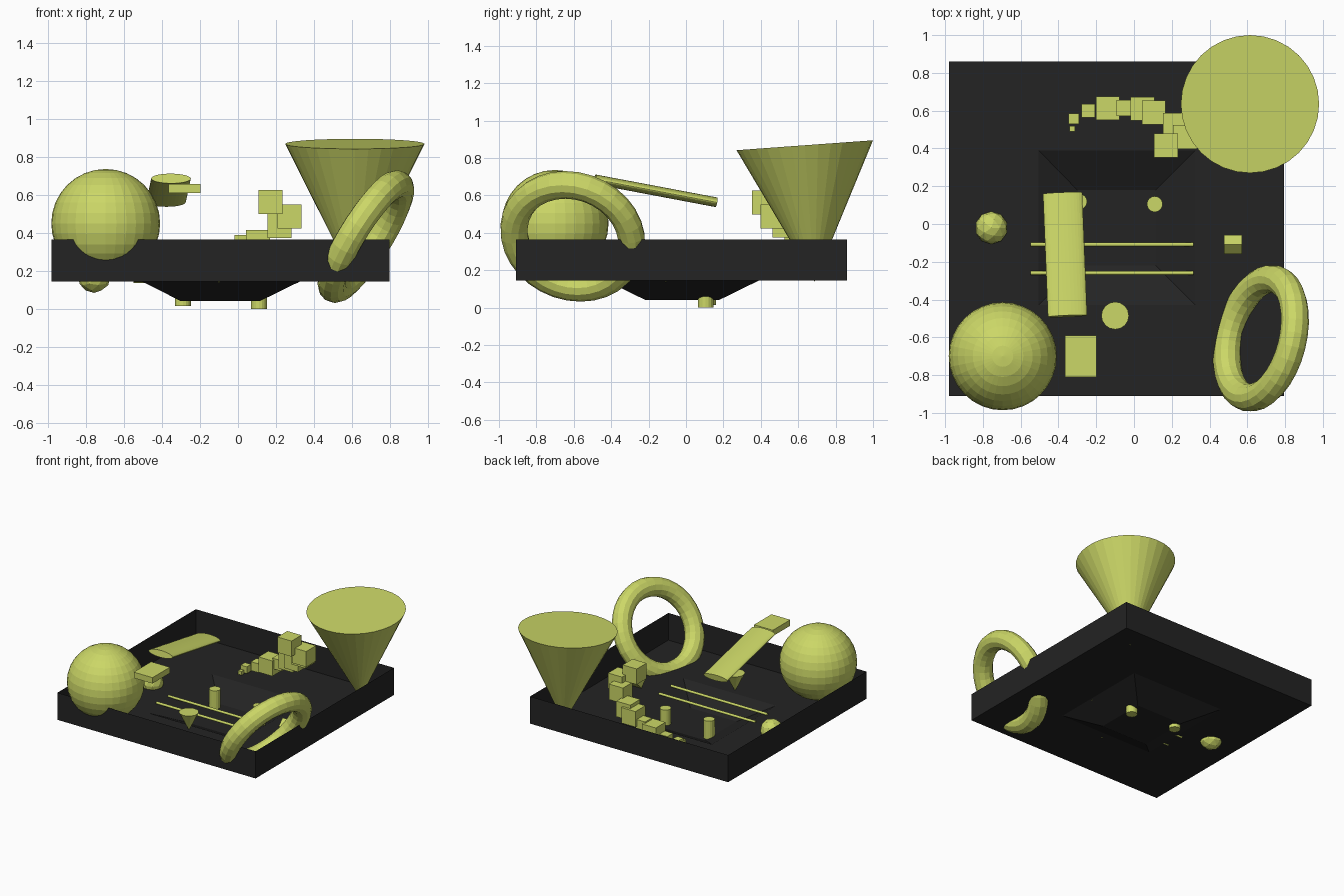
import bpy, bmesh, math
from mathutils import Vector, Matrix

if "Cube" in bpy.data.objects:
    bpy.data.objects.remove(bpy.data.objects["Cube"])


def material(name, rgb):
    m = bpy.data.materials.new(name)
    m.diffuse_color = (*rgb, 1)
    m.use_nodes = True
    m.node_tree.nodes["Principled BSDF"].inputs["Base Color"].default_value = m.diffuse_color
    return m


LIME = material("lime", (0.60, 0.68, 0.135))
BLACK = material("charcoal", (0.017, 0.017, 0.017))


def make(name, bm, mat=LIME):
    me = bpy.data.meshes.new(name)
    bm.to_mesh(me)
    bm.free()
    me.materials.append(mat)
    ob = bpy.data.objects.new(name, me)
    bpy.context.collection.objects.link(ob)
    return ob


def box(name, centre, size, rot_x=0):
    bm = bmesh.new()
    m = Matrix.Translation(centre) @ Matrix.Rotation(rot_x, 4, 'X') @ Matrix.Diagonal((*size, 1))
    bmesh.ops.create_cube(bm, size=1, matrix=m)
    return make(name, bm)


def rod(name, a, b, ra, rb, segments=16, flat=1):
    """Cylinder or cone from a to b; flat squashes the section across its thickness."""
    a, b = Vector(a), Vector(b)
    axis = b - a
    z = axis.normalized()
    guide = Vector((1, 0, 0)) if abs(z.x) < 0.9 else Vector((0, 1, 0))
    x = (guide - z * guide.dot(z)).normalized()
    y = z.cross(x)
    rot = Matrix((x, y, z)).transposed().to_4x4()
    bm = bmesh.new()
    bmesh.ops.create_cone(bm, cap_ends=True, segments=segments, radius1=ra, radius2=rb,
                          depth=axis.length)
    bmesh.ops.transform(bm, verts=bm.verts,
                        matrix=Matrix.Translation((a + b) / 2) @ rot @ Matrix.Diagonal((1, flat, 1, 1)))
    bmesh.ops.remove_doubles(bm, verts=bm.verts, dist=1e-5)
    return make(name, bm)


# Open tray: thin walls, floor and a sunken tapered pit
bm = bmesh.new()
levels = [(-0.98, 0.795, -0.91, 0.86, 0.365),
          (-0.98, 0.795, -0.91, 0.86, 0.145),
          (-0.505, 0.325, -0.43, 0.39, 0.145),
          (-0.30, 0.115, -0.22, 0.18, 0.042)]
loops = [[bm.verts.new((x, y, z)) for x, y in ((x0, y0), (x1, y0), (x1, y1), (x0, y1))]
         for x0, x1, y0, y1, z in levels]
for upper, lower in zip(loops, loops[1:]):
    for i in range(4):
        j = (i + 1) % 4
        bm.faces.new((upper[i], upper[j], lower[j], lower[i]))
bm.faces.new(loops[-1])
bmesh.ops.recalc_face_normals(bm, faces=bm.faces)
make("tray", bm, BLACK)

# Large ball
bm = bmesh.new()
bmesh.ops.create_uvsphere(bm, u_segments=32, v_segments=16, radius=0.286,
                          matrix=Matrix.Translation((-0.695, -0.70, 0.45)))
make("large_ball", bm)

# Small faceted ball
bm = bmesh.new()
bmesh.ops.create_icosphere(bm, subdivisions=2, radius=0.087,
                           matrix=Matrix.Translation((-0.755, -0.02, 0.172)))
make("small_ball", bm)

# Leaning ring
bm = bmesh.new()
R, r, N, M = 0.322, 0.074, 32, 12
grid = [[bm.verts.new(((R + r * math.cos(v)) * math.cos(u),
                       (R + r * math.cos(v)) * math.sin(u), r * math.sin(v)))
         for v in (2 * math.pi * k / M for k in range(M))]
        for u in (2 * math.pi * k / N for k in range(N))]
for i in range(N):
    for j in range(M):
        p, q, k = grid[i], grid[(i + 1) % N], (j + 1) % M
        bm.faces.new((p[j], q[j], q[k], p[k]))
ring = make("ring", bm)
ring.rotation_mode = 'QUATERNION'
ring.rotation_quaternion = Vector((0.83, -0.21, -0.52)).to_track_quat('Z', 'Y')
ring.location = (0.672, -0.605, 0.381)

# Upside-down cones
rod("large_cone", (0.614, 0.688, 0.138), (0.614, 0.635, 0.868), 0, 0.366, 32)
rod("small_cone", (-0.10, -0.485, 0.135), (-0.10, -0.485, 0.282), 0, 0.073)

# Flat sloping plank with an oval section, and the plate near its raised end
rod("plank", (-0.352, -0.488, 0.686), (-0.378, 0.163, 0.563), 0.104, 0.104, 32, 0.25)
box("plate", (-0.282, -0.70, 0.634), (0.168, 0.222, 0.048))

# Upright pegs
rod("left_peg", (-0.29, 0.118, 0.015), (-0.29, 0.118, 0.19), 0.042, 0.042)
rod("right_peg", (0.11, 0.105, 0.0), (0.11, 0.105, 0.168), 0.042, 0.042)

# Rails across the pit
for name, y, z in (("front_rail", -0.26, 0.152), ("back_rail", -0.108, 0.147)):
    rod(name, (-0.548, y, z), (0.315, y, z), 0.01, 0.01, 12)

# Small tilted block
box("tilted_block", (0.524, -0.109, 0.196), (0.096, 0.071, 0.071), math.pi / 4)

# Curved rising chain of cubes
cubes = [(-0.327, 0.505, 0.165, 0.03), (-0.32, 0.558, 0.18, 0.055),
         (-0.243, 0.60, 0.205, 0.072), (-0.14, 0.613, 0.243, 0.124),
         (-0.05, 0.613, 0.275, 0.085), (0.045, 0.61, 0.325, 0.126),
         (0.105, 0.59, 0.353, 0.126), (0.217, 0.525, 0.437, 0.126),
         (0.27, 0.46, 0.487, 0.126), (0.17, 0.415, 0.562, 0.126)]
for i, (x, y, z, s) in enumerate(cubes, 1):
    box(f"step_cube_{i}", (x, y, z), (s, s, s))
